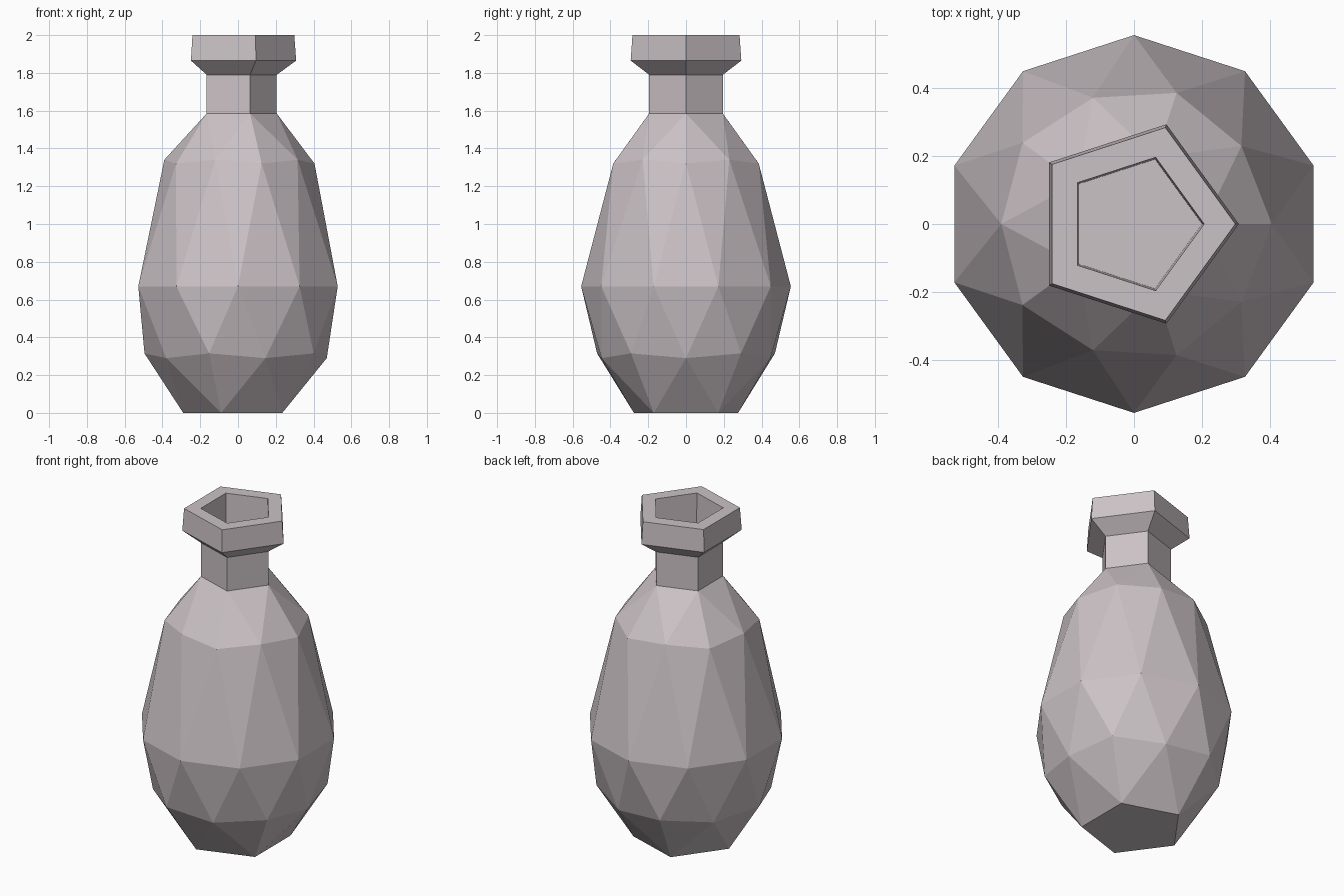
import bpy, bmesh, math

cube = bpy.data.objects.get("Cube")
if cube:
    bpy.data.objects.remove(cube, do_unlink=True)

clay = bpy.data.materials.new("pinkish_grey_clay")
clay.use_nodes = True
colour = (0.60, 0.54, 0.56, 1.0)
clay.diffuse_color = colour
clay.node_tree.nodes["Principled BSDF"].inputs["Base Color"].default_value = colour

bm = bmesh.new()


def ring(count, even, odd=None, turn=0):
    """Ring of vertices; even and odd corners each have a (radius, height)."""
    verts = []
    for i in range(count):
        r, z = odd if odd and i % 2 else even
        a = math.tau * i / count + math.radians(turn)
        verts.append(bm.verts.new((r * math.cos(a), r * math.sin(a), z)))
    return verts


def bridge(a, b):
    """Straight walls between two matching rings."""
    for i in range(len(a)):
        j = (i + 1) % len(a)
        bm.faces.new((a[i], a[j], b[j], b[i]))


def zigzag(a, b):
    """Triangle band between rings where b is turned half a step past a."""
    for i in range(len(a)):
        j = (i + 1) % len(a)
        bm.faces.new((a[i], a[j], b[i]))
        bm.faces.new((a[j], b[j], b[i]))


def fan(five, ten, shift):
    """Triangle cap band from a five-sided ring to a ten-sided one."""
    for i in range(5):
        k = 2 * i + shift
        before, mid, after = ten[k - 1], ten[k], ten[(k + 1) % 10]
        bm.faces.new((five[i], before, mid))
        bm.faces.new((five[i], mid, after))
        bm.faces.new((five[i], after, five[(i + 1) % 5]))


# Faceted egg-shaped body
base = ring(5, (0.29, 0), turn=36)
lower = ring(10, (0.47, 0.29), (0.495, 0.315))
belly = ring(10, (0.555, 0.67), turn=18)
upper = ring(10, (0.405, 1.32), (0.39, 1.34))
shoulder = ring(5, (0.205, 1.585))
bm.faces.new(base)
fan(base, lower, 1)
zigzag(lower, belly)
zigzag(upper, belly)
fan(shoulder, upper, 0)

# Neck, flared lip, rim and the recess in the mouth
profile = [(0.205, 1.79), (0.308, 1.865), (0.298, 2.0), (0.206, 2.0), (0.2, 1.792)]
last = shoulder
for point in profile:
    step = ring(5, point)
    bridge(last, step)
    last = step
bm.faces.new(last)

bmesh.ops.recalc_face_normals(bm, faces=bm.faces)
mesh = bpy.data.meshes.new("bottle")
bm.to_mesh(mesh)
bm.free()
mesh.materials.append(clay)
bottle = bpy.data.objects.new("bottle", mesh)
bpy.context.collection.objects.link(bottle)
